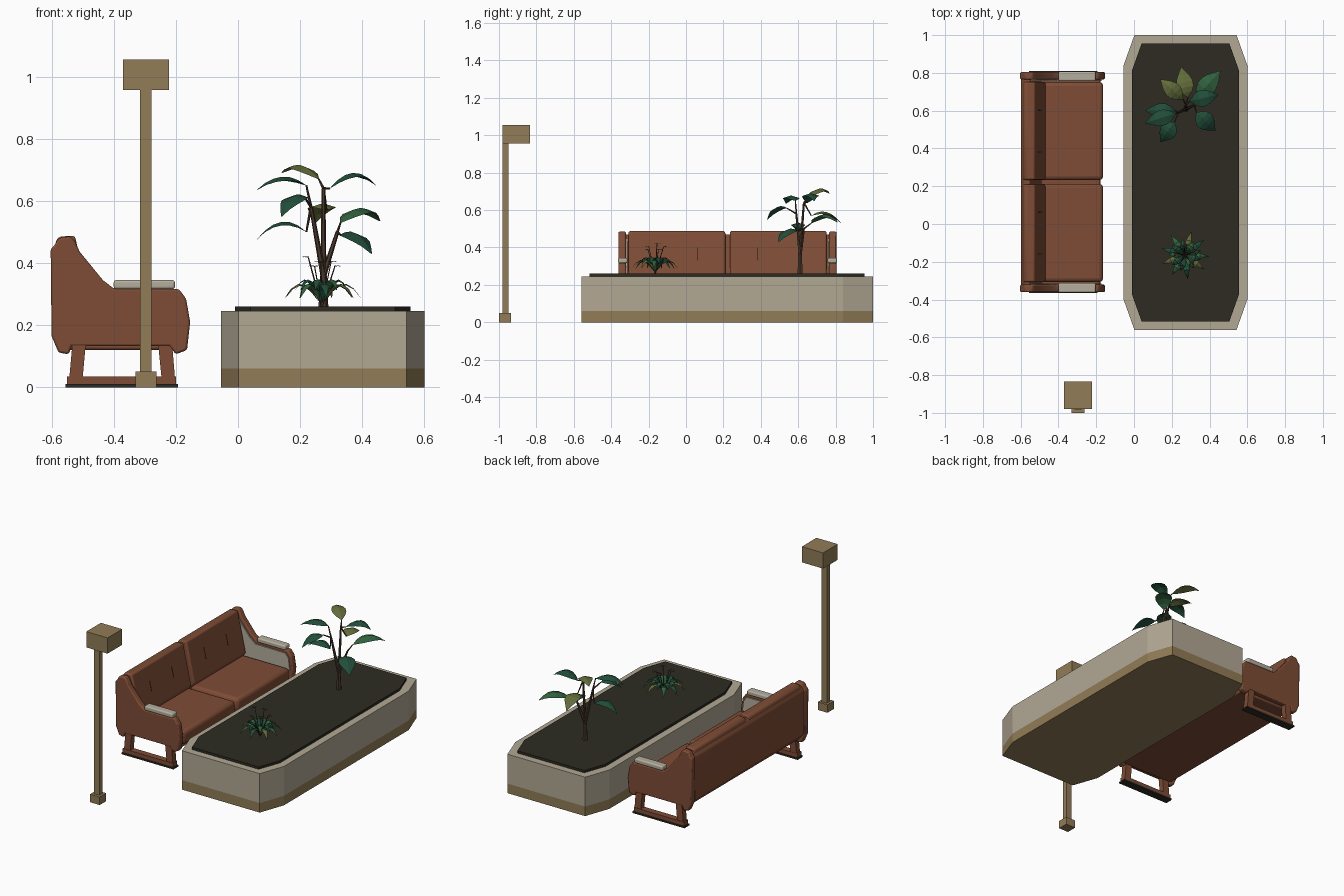
import bpy, bmesh, math, random
from mathutils import Vector

if "Cube" in bpy.data.objects:
    bpy.data.objects.remove(bpy.data.objects["Cube"])

random.seed(4)


def mat(name, r, g, b):
    m = bpy.data.materials.new(name)
    lin = [((c / 255 + 0.055) / 1.055) ** 2.4 for c in (r, g, b)]
    m.diffuse_color = (*lin, 1)
    m.use_nodes = True
    m.node_tree.nodes["Principled BSDF"].inputs["Base Color"].default_value = m.diffuse_color
    return m


LEATHER = mat("brown leather", 126, 76, 53)
SEAM = mat("dark seam", 74, 42, 30)
PAD = mat("off white fabric", 180, 174, 157)
STONE = mat("pale stone", 178, 168, 148)
TAN = mat("tan metal", 145, 124, 86)
SOIL = mat("dark soil", 45, 43, 34)
BARK = mat("bark", 74, 56, 44)
DEEP = mat("deep green", 34, 78, 58)
GREEN = mat("leaf green", 50, 98, 62)
OLIVE = mat("olive green", 98, 108, 58)


def finish(name, bm, mats, bevel=0, segs=3):
    bmesh.ops.recalc_face_normals(bm, faces=bm.faces)
    me = bpy.data.meshes.new(name)
    bm.to_mesh(me)
    bm.free()
    ob = bpy.data.objects.new(name, me)
    bpy.context.collection.objects.link(ob)
    for m in mats:
        me.materials.append(m)
    if bevel:
        mod = ob.modifiers.new("round", 'BEVEL')
        mod.width, mod.segments, mod.limit_method = bevel, segs, 'ANGLE'
        mod.angle_limit = math.radians(25)
        bpy.context.view_layer.objects.active = ob
        ob.select_set(True)
        bpy.ops.object.shade_smooth_by_angle(angle=math.radians(40))
        ob.select_set(False)
    return ob


def prism(name, rings, mats):
    """Stack of closed rings; side band i takes material i."""
    bm = bmesh.new()
    vs = [[bm.verts.new(p) for p in r] for r in rings]
    n = len(vs[0])
    for i in range(len(vs) - 1):
        for j in range(n):
            k = (j + 1) % n
            f = bm.faces.new((vs[i][j], vs[i][k], vs[i + 1][k], vs[i + 1][j]))
            f.material_index = i
    bm.faces.new(vs[0])
    bm.faces.new(vs[-1]).material_index = len(mats) - 1
    return finish(name, bm, mats)


def side_profile(name, pts, y0, y1, m, bevel=0, segs=3):
    """Extrude an x-z outline along y."""
    bm = bmesh.new()
    a = [bm.verts.new((x, y0, z)) for x, z in pts]
    b = [bm.verts.new((x, y1, z)) for x, z in pts]
    n = len(pts)
    for j in range(n):
        bm.faces.new((a[j], a[(j + 1) % n], b[(j + 1) % n], b[j]))
    bm.faces.new(a)
    bm.faces.new(b)
    return finish(name, bm, [m], bevel, segs)


def box(name, x0, x1, y0, y1, z0, z1, m, bevel=0, segs=3):
    return side_profile(name, [(x0, z0), (x1, z0), (x1, z1), (x0, z1)], y0, y1, m, bevel, segs)


def octagon(x0, x1, y0, y1, cx, cy, z):
    return [(x0 + cx, y0, z), (x1 - cx, y0, z), (x1, y0 + cy, z), (x1, y1 - cy, z),
            (x1 - cx, y1, z), (x0 + cx, y1, z), (x0, y1 - cy, z), (x0, y0 + cy, z)]


# Planter with tan base band, and soil slab
prism("planter", [octagon(-0.055, 0.60, -0.56, 1.0, 0.057, 0.16, z) for z in (0, 0.06, 0.245)],
      [TAN, STONE])
prism("soil", [octagon(-0.01, 0.555, -0.515, 0.955, 0.05, 0.14, z) for z in (0.24, 0.26)], [SOIL])

# Lamp post
box("lamp_base", -0.33, -0.263, -1.0, -0.935, 0, 0.05, TAN)
box("lamp_post", -0.315, -0.278, -0.982, -0.95, 0.05, 0.956, TAN)
box("lamp_head", -0.37, -0.222, -0.98, -0.835, 0.956, 1.055, TAN)

# Sofa body between the arms
YC = 0.222
side_profile("sofa_body", [(-0.598, 0.44), (-0.58, 0.47), (-0.55, 0.47), (-0.50, 0.20), (-0.49, 0.15),
                           (-0.18, 0.15), (-0.175, 0.12), (-0.55, 0.12), (-0.595, 0.17)],
             YC - 0.55, YC + 0.55, LEATHER, 0.008, 2)

ARM = [(-0.603, 0.445), (-0.592, 0.455), (-0.578, 0.48), (-0.54, 0.486), (-0.525, 0.47), (-0.51, 0.437),
       (-0.435, 0.345), (-0.40, 0.318), (-0.19, 0.316), (-0.167, 0.285), (-0.154, 0.21), (-0.164, 0.12),
       (-0.20, 0.106), (-0.222, 0.133), (-0.535, 0.133), (-0.545, 0.106), (-0.578, 0.112), (-0.6, 0.165)]
LINING = [(-0.55, 0.45), (-0.53, 0.43), (-0.45, 0.335), (-0.41, 0.302), (-0.20, 0.30), (-0.18, 0.27),
          (-0.172, 0.20), (-0.54, 0.18)]

for s, side in ((-1, "near"), (1, "far")):
    def span(a, b):
        return sorted((YC + s * a, YC + s * b))

    # Arms, lining and arm pads
    side_profile(side + "_arm", ARM, *span(0.543, 0.583), LEATHER, 0.007, 2)
    side_profile(side + "_arm_lining", LINING, *span(0.536, 0.544), PAD)
    box(side + "_arm_pad", -0.40, -0.203, *span(0.535, 0.585), 0.316, 0.345, PAD, 0.008)
    # Sled legs
    side_profile(side + "_back_leg", [(-0.543, 0.03), (-0.50, 0.03), (-0.49, 0.14), (-0.533, 0.14)],
                 *span(0.545, 0.58), LEATHER)
    side_profile(side + "_front_leg", [(-0.246, 0.03), (-0.203, 0.03), (-0.212, 0.14), (-0.257, 0.14)],
                 *span(0.545, 0.58), LEATHER)
    box(side + "_leg_rail", -0.55, -0.20, *span(0.543, 0.583), 0.01, 0.035, LEATHER)
    box(side + "_foot_strip", -0.556, -0.193, *span(0.538, 0.588), 0, 0.01, SOIL)
    # Seat and back cushions
    box(side + "_seat_cushion", -0.50, -0.163, *span(0.01, 0.53), 0.135, 0.22, LEATHER, 0.022)
    side_profile(side + "_back_cushion", [(-0.588, 0.47), (-0.575, 0.485), (-0.525, 0.488), (-0.468, 0.235),
                                          (-0.49, 0.205), (-0.57, 0.21)],
                 *span(0.012, 0.53), LEATHER, 0.024)
    # Stitched tufts lying on the sloping cushion face
    for off in (0.16, 0.38):
        side_profile(side + "_tuft", [(-0.509, 0.40), (-0.504, 0.40), (-0.488, 0.33), (-0.493, 0.33)],
                     *span(off - 0.003, off + 0.003), SEAM)


def leaf(bm, root, tip, lift, width, mi, n=6):
    """Arched leaf folded along its midrib."""
    root, tip = Vector(root), Vector(tip)
    d = tip - root
    side = Vector((-d.y, d.x, 0)).normalized()
    rows = []
    for i in range(n + 1):
        t = i / n
        p = root + d * t + Vector((0, 0, lift * 4 * t * (1 - t)))
        w = width * 0.5 * max(math.sin(math.pi * t ** 0.85), 0.04)
        drop = Vector((0, 0, -0.3 * w))
        rows.append([bm.verts.new(q) for q in (p - side * w + drop, p, p + side * w + drop)])
    for a, b in zip(rows, rows[1:]):
        for k in (0, 1):
            bm.faces.new((a[k], a[k + 1], b[k + 1], b[k])).material_index = mi


def stem(bm, a, b, r0, r1, mi, n=6):
    """Tapered twig between two points."""
    a, b = Vector(a), Vector(b)
    q = (b - a).to_track_quat('Z', 'Y')
    rings = [[bm.verts.new(p + q @ Vector((r * math.cos(j * math.tau / n), r * math.sin(j * math.tau / n), 0)))
              for j in range(n)] for p, r in ((a, r0), (b, r1))]
    for j in range(n):
        k = (j + 1) % n
        bm.faces.new((rings[0][j], rings[0][k], rings[1][k], rings[1][j])).material_index = mi
    bm.faces.new(rings[1]).material_index = mi


PLANT = [BARK, DEEP, GREEN, OLIVE]

# Tall plant: forked trunk, twigs and drooping leaves
bm = bmesh.new()
base, fork = Vector((0.275, 0.61, 0.255)), Vector((0.275, 0.61, 0.36))
stem(bm, base, fork, 0.016, 0.011, 0)
tops = [Vector(p) for p in ((0.235, 0.59, 0.58), (0.275, 0.63, 0.64), (0.32, 0.63, 0.50))]
for t in tops:
    stem(bm, fork, t, 0.010, 0.006, 0)
# root, tip, lift, width, material, branch
LEAVES = [((0.22, 0.585, 0.65), (0.06, 0.535, 0.635), 0.035, 0.085, 1, 0),
          ((0.26, 0.66, 0.67), (0.14, 0.765, 0.69), 0.035, 0.085, 3, 1),
          ((0.295, 0.65, 0.64), (0.445, 0.685, 0.65), 0.045, 0.09, 1, 1),
          ((0.33, 0.67, 0.53), (0.457, 0.81, 0.535), 0.045, 0.10, 2, 2),
          ((0.22, 0.60, 0.50), (0.06, 0.60, 0.475), 0.045, 0.08, 1, 0),
          ((0.33, 0.59, 0.49), (0.43, 0.495, 0.43), 0.035, 0.10, 1, 2),
          ((0.215, 0.54, 0.61), (0.14, 0.435, 0.55), 0.035, 0.09, 1, 0),
          ((0.285, 0.67, 0.57), (0.25, 0.83, 0.53), 0.04, 0.09, 3, 1)]
for root, tip, lift, width, mi, b in LEAVES:
    stem(bm, tops[b], root, 0.005, 0.003, 0)
    leaf(bm, root, tip, lift, width, mi)
finish("tall_plant", bm, PLANT)

# Low plant: rosette of leaves with thin flower stalks
bm = bmesh.new()
c = Vector((0.27, -0.165, 0.258))
for i in range(18):
    a = i * math.tau / 18 + random.uniform(-0.1, 0.1)
    r, h = ((0.125, 0.03), (0.085, 0.055))[i % 2]
    out = Vector((math.cos(a), math.sin(a), 0))
    leaf(bm, c + out * 0.012 + Vector((0, 0, 0.02)), c + out * r + Vector((0, 0, h)),
         0.05, 0.034, (2, 1, 1, 2, 3, 1)[i % 6], 5)
for i in range(5):
    a = i * math.tau / 5 + 0.4
    out = Vector((math.cos(a), math.sin(a), 0))
    top = c + out * 0.045 + Vector((0, 0, 0.13 + 0.015 * (i % 3)))
    stem(bm, c, top, 0.003, 0.002, 0, 4)
    for k in (-1, 0, 1):
        d = Vector((math.cos(a + k), math.sin(a + k), 0))
        leaf(bm, top, top + d * 0.024, 0.004, 0.010, 0, 3)
finish("low_plant", bm, PLANT)
